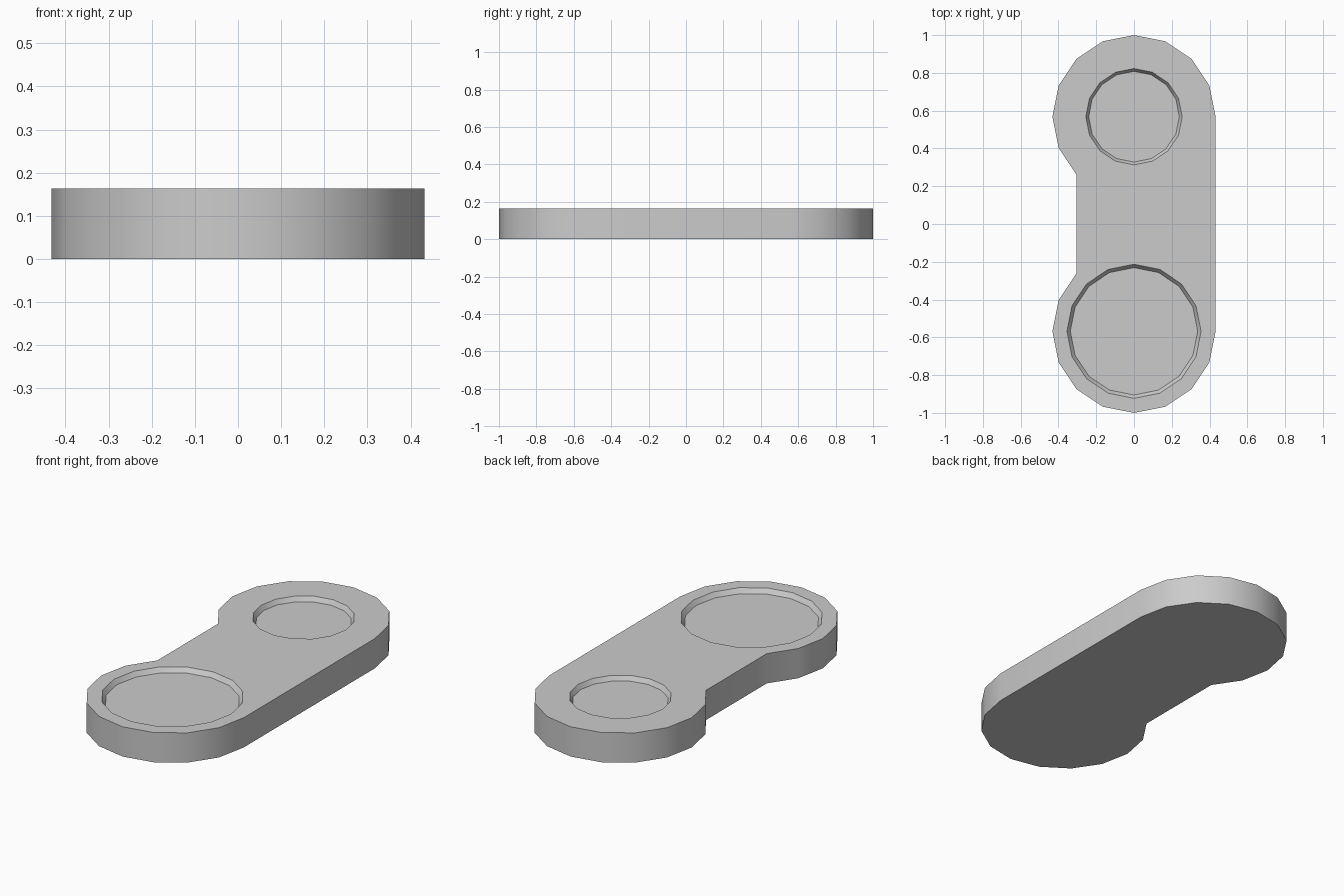
import bpy, bmesh
from math import cos, sin, radians

if "Cube" in bpy.data.objects:
    bpy.data.objects.remove(bpy.data.objects["Cube"])

HEIGHT = 0.163
R, CY = 0.432, 0.568      # end lobe radius and centre offset
DEPTH = 0.025             # pocket depth
STEP = 22.5               # 16-sided circles


def arc(cy, r, first, last):
    """Points on a 16-sided circle from step first to step last."""
    return [(r * cos(radians(i * STEP)), cy + r * sin(radians(i * STEP)))
            for i in range(first, last + 1)]


def loop(bm, pts, z):
    """Closed ring of vertices and edges."""
    vs = [bm.verts.new((x, y, z)) for x, y in pts]
    es = [bm.edges.new((vs[i - 1], vs[i])) for i in range(len(vs))]
    return vs, es


def bridge(bm, a, b):
    for i in range(len(a)):
        bm.faces.new((a[i - 1], a[i], b[i], b[i - 1]))


bm = bmesh.new()

# Body outline: two lobes, straight right side, narrowed left side
outline = arc(CY, R, 0, 10) + arc(-CY, R, 6, 16)
low, _ = loop(bm, outline, 0)
high, rim_edges = loop(bm, outline, HEIGHT)
bridge(bm, low, high)
bm.faces.new(low)

# Tapered shallow pockets: centre y, rim radius, floor radius
for cy, rim, floor in ((CY, 0.255, 0.240), (-CY, 0.355, 0.337)):
    top, edges = loop(bm, arc(cy, rim, 0, 15), HEIGHT)
    bottom, _ = loop(bm, arc(cy, floor, 0, 15), HEIGHT - DEPTH)
    bridge(bm, top, bottom)
    bm.faces.new(bottom)
    rim_edges += edges

# Top face with the two pocket openings
bmesh.ops.triangle_fill(bm, use_beauty=True, edges=rim_edges, normal=(0, 0, 1))
bmesh.ops.recalc_face_normals(bm, faces=bm.faces)

mesh = bpy.data.meshes.new("link_plate")
bm.to_mesh(mesh)
bm.free()
plate = bpy.data.objects.new("link_plate", mesh)
bpy.context.collection.objects.link(plate)
bpy.context.view_layer.objects.active = plate
plate.select_set(True)
bpy.ops.object.shade_smooth_by_angle(angle=radians(40))
